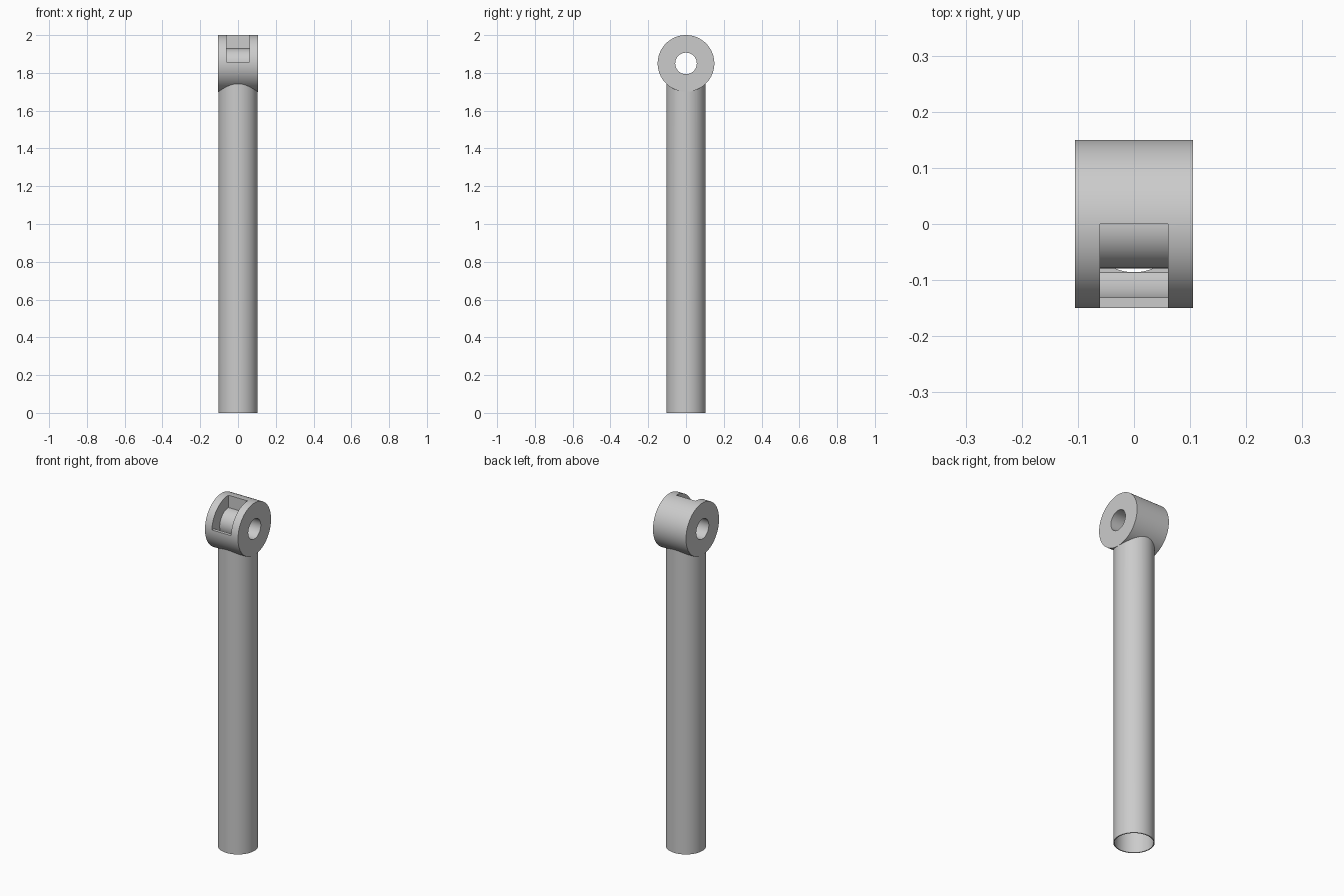
import bpy, math
from mathutils import Matrix

if "Cube" in bpy.data.objects:
    bpy.data.objects.remove(bpy.data.objects["Cube"], do_unlink=True)

AXIS_Z = 1.85       # height of the eye axis
HEAD_R = 0.15
SHELL_R = 0.131     # inside radius of the pocket
HUB_R = 0.079
BORE_R = 0.057
HALF = 0.105        # half width of the head

grey = bpy.data.materials.new("plain_grey")
grey.use_nodes = True
grey.diffuse_color = (0.6, 0.6, 0.6, 1)
grey.node_tree.nodes["Principled BSDF"].inputs["Base Color"].default_value = (0.6, 0.6, 0.6, 1)


def upright(name, radius, bottom, top):
    bpy.ops.mesh.primitive_cylinder_add(vertices=96, radius=radius, depth=top - bottom,
                                        location=(0, 0, (bottom + top) / 2))
    ob = bpy.context.object
    ob.name = name
    ob.data.materials.append(grey)
    return ob


def crosswise(name, radius, half):
    bpy.ops.mesh.primitive_cylinder_add(vertices=96, radius=radius, depth=2 * half,
                                        location=(0, 0, AXIS_Z),
                                        rotation=(0, math.pi / 2, 0))
    ob = bpy.context.object
    ob.name = name
    ob.data.materials.append(grey)
    return ob


def extruded(name, profile, half):
    """Prism along x from a profile of (y, z) points."""
    n = len(profile)
    verts = [(x, y, z) for x in (-half, half) for y, z in profile]
    faces = [tuple(range(n))[::-1], tuple(range(n, 2 * n))]
    faces += [(i, (i + 1) % n, n + (i + 1) % n, n + i) for i in range(n)]
    mesh = bpy.data.meshes.new(name)
    mesh.from_pydata(verts, [], faces)
    ob = bpy.data.objects.new(name, mesh)
    bpy.context.collection.objects.link(ob)
    mesh.materials.append(grey)
    bpy.context.view_layer.objects.active = ob
    bpy.ops.object.select_all(action="DESELECT")
    ob.select_set(True)
    bpy.ops.object.mode_set(mode="EDIT")
    bpy.ops.mesh.select_all(action="SELECT")
    bpy.ops.mesh.normals_make_consistent(inside=False)
    bpy.ops.object.mode_set(mode="OBJECT")
    return ob


def combine(body, other, operation):
    mod = body.modifiers.new(other.name, "BOOLEAN")
    mod.operation = operation
    mod.solver = "EXACT"
    mod.object = other
    bpy.context.view_layer.objects.active = body
    bpy.ops.object.modifier_apply(modifier=mod.name)
    bpy.data.objects.remove(other, do_unlink=True)


# Round eye on top of a long thin-walled tube
body = crosswise("tube_with_eye", HEAD_R, HALF)
combine(body, upright("tube", HALF - 0.0005, 0, 1.8), "UNION")
combine(body, upright("tube_hollow", 0.099, -0.1, 1.72), "DIFFERENCE")
combine(body, upright("neck_hole", 0.086, 1.6, 1.8), "DIFFERENCE")

# Pocket in the front of the eye, with a rounded floor
rim_z = AXIS_Z + 0.007
end = math.acos(0.086 / SHELL_R)
profile = [(0, 2.1), (-0.2, 2.1), (-0.2, rim_z), (-SHELL_R, rim_z)]
for i in range(13):
    a = end * i / 12
    profile.append((-SHELL_R * math.cos(a), AXIS_Z - SHELL_R * math.sin(a)))
profile.append((0, AXIS_Z - SHELL_R * math.sin(end)))
combine(body, extruded("pocket", profile, 0.061), "DIFFERENCE")

# Hub across the pocket, and the bore through it
combine(body, crosswise("hub", HUB_R, 0.1), "UNION")
combine(body, crosswise("bore", BORE_R, 0.2), "DIFFERENCE")

bpy.ops.object.select_all(action="DESELECT")
body.select_set(True)
bpy.context.view_layer.objects.active = body
bpy.ops.object.transform_apply(location=True, rotation=True, scale=True)
bpy.ops.object.shade_smooth_by_angle(angle=math.radians(30))
